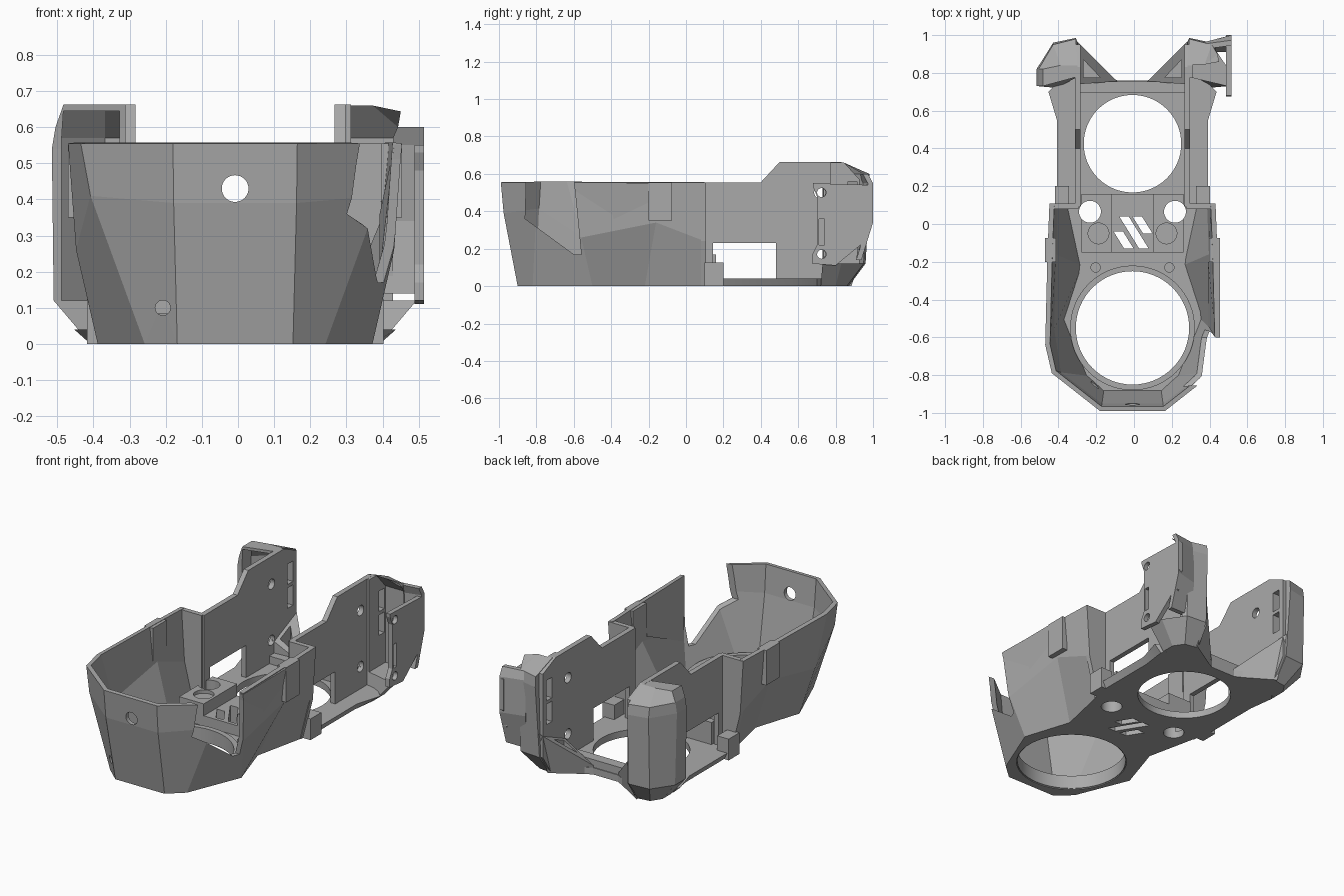
import bpy, bmesh, math
from mathutils import Vector

if "Cube" in bpy.data.objects:
    bpy.data.objects.remove(bpy.data.objects["Cube"])

grey = bpy.data.materials.new("plain grey")
grey.use_nodes = True
GREY = (0.4, 0.4, 0.4, 1)
grey.diffuse_color = GREY
grey.node_tree.nodes["Principled BSDF"].inputs["Base Color"].default_value = GREY
AXIS = -.008  # the one-sided flange sets the symmetry plane slightly off centre


def finish(name, bm, solid=True):
    if solid:
        bmesh.ops.recalc_face_normals(bm, faces=bm.faces)
    bmesh.ops.translate(bm, verts=bm.verts, vec=(AXIS, 0, 0))
    mesh = bpy.data.meshes.new(name)
    bm.to_mesh(mesh)
    bm.free()
    mesh.materials.append(grey)
    ob = bpy.data.objects.new(name, mesh)
    bpy.context.collection.objects.link(ob)
    return ob


def loft(name, rings, closed=True):
    """Skin between rings of 3D points; closed rings are capped."""
    bm = bmesh.new()
    rows = [[bm.verts.new(p) for p in ring] for ring in rings]
    n = len(rows[0])
    for low, high in zip(rows, rows[1:]):
        for i in range(n if closed else n - 1):
            j = (i + 1) % n
            bm.faces.new((low[i], low[j], high[j], high[i]))
    if closed:
        bm.faces.new(rows[0])
        bm.faces.new(rows[-1])
    return finish(name, bm, closed)


def plan(name, pts, z0, z1):
    return loft(name, [[(x, y, z) for x, y in pts] for z in (z0, z1)])


def side(name, pts, x0, x1):
    return loft(name, [[(x, y, z) for y, z in pts] for x in (x0, x1)])


def box(name, x, y, z):
    return plan(name, [(x[0], y[0]), (x[1], y[0]), (x[1], y[1]), (x[0], y[1])], *z)


def rod(name, centre, radius, length, axis="Z", sides=64):
    bm = bmesh.new()
    bmesh.ops.create_cone(bm, cap_ends=True, segments=sides, radius1=radius,
                          radius2=radius, depth=length)
    turn = Vector((0, 0, 1)).rotation_difference(
        {"X": Vector((1, 0, 0)), "Y": Vector((0, 1, 0)), "Z": Vector((0, 0, 1))}[axis])
    bmesh.ops.rotate(bm, verts=bm.verts, matrix=turn.to_matrix())
    bmesh.ops.translate(bm, verts=bm.verts, vec=centre)
    return finish(name, bm)


def apply(ob, mod):
    bpy.context.view_layer.objects.active = ob
    bpy.ops.object.modifier_apply(modifier=mod.name)


def cut(ob, *cutters):
    for cutter in cutters:
        mod = ob.modifiers.new("cut", 'BOOLEAN')
        mod.operation, mod.solver, mod.object = 'DIFFERENCE', 'EXACT', cutter
        apply(ob, mod)
        bpy.data.objects.remove(cutter)


def smooth(ob):
    bpy.ops.object.select_all(action='DESELECT')
    ob.select_set(True)
    bpy.context.view_layer.objects.active = ob
    bpy.ops.object.shade_smooth_by_angle(angle=math.radians(20))


def mirrored(half):
    return half + [(-p[0],) + tuple(p[1:]) for p in reversed(half)]


# Floor plate with two fan openings, screw holes and slanted vents
base = [(.16, -.9), (.25, -.82), (.38, -.5), (.29, -.22), (.36, .1), (.38, .2),
        (.38, .55), (.4, .7), (.28, .86), (.08, .76)]
flare = [(x + (.045 if y == .7 else .02 if .15 < y < .6 else 0), y) for x, y in base]
floor = loft("floor_plate", [[(x, y, 0) for x, y in mirrored(base)],
                             [(x, y, .04) for x, y in mirrored(flare)]])
cut(floor, rod("front_bore", (0, -.55, 0), .305, 1), rod("rear_bore", (0, .425, 0), .258, 1))

deck = box("deck", (-.27, .27), (-.15, .16), (.005, .1))
for part in (floor, deck):
    for s in (-1, 1):
        cut(part, rod("screw_bore", (s * .225, .065, 0), .058, 1, sides=32))
    for x, top, bottom in ((-.1, -.04, -.13), (-.07, .04, -.13), (0, .04, -.05)):
        run = (top - bottom) * .62
        cut(part, plan("vent", [(x, top), (x + .05, top), (x + .05 + run, bottom),
                                (x + run, bottom)], -.5, .5))
cut(deck, rod("rear_bore", (0, .425, 0), .258, 1))

# Collar round the front opening
collar = rod("front_collar", (0, -.55, .045), .33, .08)
cut(collar, rod("collar_bore", (0, -.55, 0), .3, 1))
for ob in (floor, deck, collar):
    smooth(ob)

# Faceted front cowl, thickened inwards: lower, middle and upper edges
low = [(.16, -.9, 0), (.25, -.82, 0), (.38, -.5, 0), (.29, -.22, 0), (.36, .1, 0)]
mid = [(.17, -.975, .39), (.4, -.8, .41), (.44, -.56, .26), (.43, -.16, .34), (.42, .1, .24)]
top = [(.172, -.99, .555), (.427, -.79, .555), (.462, -.64, .555), (.45, -.15, .555),
       (.44, .1, .555)]
paths = []
for path in (low, mid, top):
    paths.append([(-x, y, z) for x, y, z in reversed(path)] + path)
cowl = loft("front_cowl", paths, closed=False)
solid = cowl.modifiers.new("thickness", 'SOLIDIFY')
solid.thickness, solid.offset = .026, -1
apply(cowl, solid)
cut(cowl, rod("front_hole", (0, -.95, .43), .037, .3, "Y", 32),
    rod("small_hole", (-.2, -.85, .1), .021, .3, "Y", 24),
    side("side_notch", [(-.85, .7), (-.86, .36), (-.6, .17), (-.56, .17), (-.6, .58), (-.6, .7)],
         .2, .6))


def both(s, a, b):
    return tuple(sorted((s * a, s * b)))


for s, tag in ((1, "left"), (-1, "right")):
    # Step panel joining cowl and rear wall, latch pocket and floor details
    loft(tag + "_step_panel", [[(s * x, y, z) for x, y in
                               ((.285, .08), (w, .08), (w, .108), (.285, .108))]
                              for z, w in ((.0, .36), (.24, .42), (.555, .44))])
    box(tag + "_latch_rib", both(s, .405, .462), (-.2, -.075), (.35, .555))
    box(tag + "_corner_post", both(s, .335, .41), (.1, .2), (0, .125))
    rod(tag + "_boss", (s * .195, -.23, .04), .027, .06, sides=24)
    pillar = box(tag + "_screw_block", both(s, .11, .27), (-.15, .16), (.09, .17))
    cut(pillar, rod("screw_bore", (s * .225, .065, 0), .058, 1, sides=32),
        rod("recess", (s * .18, -.05, .17), .055, .04, sides=32),
        rod("rear_bore", (0, .425, 0), .258, 1))

    # Tall rear side wall with its window
    wall = side(tag + "_rear_wall", [(.09, 0), (.09, .555), (.4, .555), (.5, .663), (.83, .663),
                                     (.95, .61), (.95, .12), (.87, 0)], *both(s, .275, .305))
    cut(wall, box("window", both(s, .2, .4), (.145, .48), (.04, .23)))

    # Faceted rear horn: one is a pocket, the other an open back plate
    sections = [(0, [(.29, .78), (.29, .87), (.36, .86), (.4, .8), (.4, .72)]),
                (.12, [(.29, .78), (.29, .96), (.42, .95), (.502, .83), (.502, .73)]),
                (.54, [(.29, .78), (.3, .985), (.42, .96), (.507, .82), (.507, .73)]),
                (.6, [(.29, .78), (.3, .98), (.42, .95), (.497, .82), (.497, .73)]),
                (.662, [(.29, .78), (.29, .84), (.38, .84), (.475, .82), (.475, .73)])]
    horn = loft(tag + "_horn", [[(s * x, y, z) for x, y in ring] for z, ring in sections])
    if s > 0:
        hollow = [(.12, .6, .6, .925), (.57, .6, .6, .925), (.72, .6, .6, .79)]
    else:
        hollow = [(.12, .48, .41, .93), (.57, .48, .41, .93), (.645, .475, .41, .83)]
    cut(horn, loft("pocket", [[(s * x, y, z) for x, y in
                               ((.32, .6), (outer, .6), (outer, .82 if s < 0 else back),
                                (inner - .05, back), (.32, back))]
                              for z, outer, inner, back in hollow]))
    for z in (.17, .5):
        cut(wall, rod("bolt_hole", (s * .3, .715, z), .03, .2, "X", 24))
    for part in (wall, horn):
        for z in (.3, .44):
            cut(part, box("cable_slot", both(s, .2, .34), (.865, .915), (z, z + .12)))

    # Sloping gusset between floor and horn
    tri = [(.08, .755), (.29, .74), (.29, .965)]
    gusset = loft(tag + "_gusset", [[(s * x, y - .08 * (y > .9), 0) for x, y in tri],
                                    [(s * x, y, z) for (x, y), z in zip(tri, (.05, .16, .26))]])
    cut(gusset, plan("gusset_well", [(s * .17, .775), (s * .26, .775), (s * .26, .87)], .05, .5))

# Rear cross bar
box("rear_cross_bar", (-.28, .28), (.695, .755), (.01, .085))

# Mounting flange on one horn
flange = side("mounting_flange", [(.68, .55), (.68, .53), (.7, .48), (.7, .22), (.675, .17),
                                  (.675, .12), (.8, .11), (.97, .25), (.96, .3), (1, .36),
                                  (1, .54)], .496, .523)
cut(flange, box("slot", (.4, .6), (.71, .74), (.22, .36)),
    *[rod("flange_hole", (.5, .725, z), .024, .2, "X", 24) for z in (.17, .5)])
loft("flange_back", [[(.38, y, z), (.523, y + d, z), (.523, y + d + .028, z), (.38, y + .028, z)]
                     for z, y, d in ((.14, .91, .0), (.34, .935, .037), (.55, .935, .037),
                                     (.6, .925, .02))])

# Side trim strip behind the notch
loft("side_trim", [[(.4, -.54, .2), (.425, -.54, .2), (.425, -.2, .36), (.4, -.2, .36)],
                   [(.44, -.6, .55), (.462, -.6, .55), (.462, -.2, .55), (.44, -.2, .55)]])
